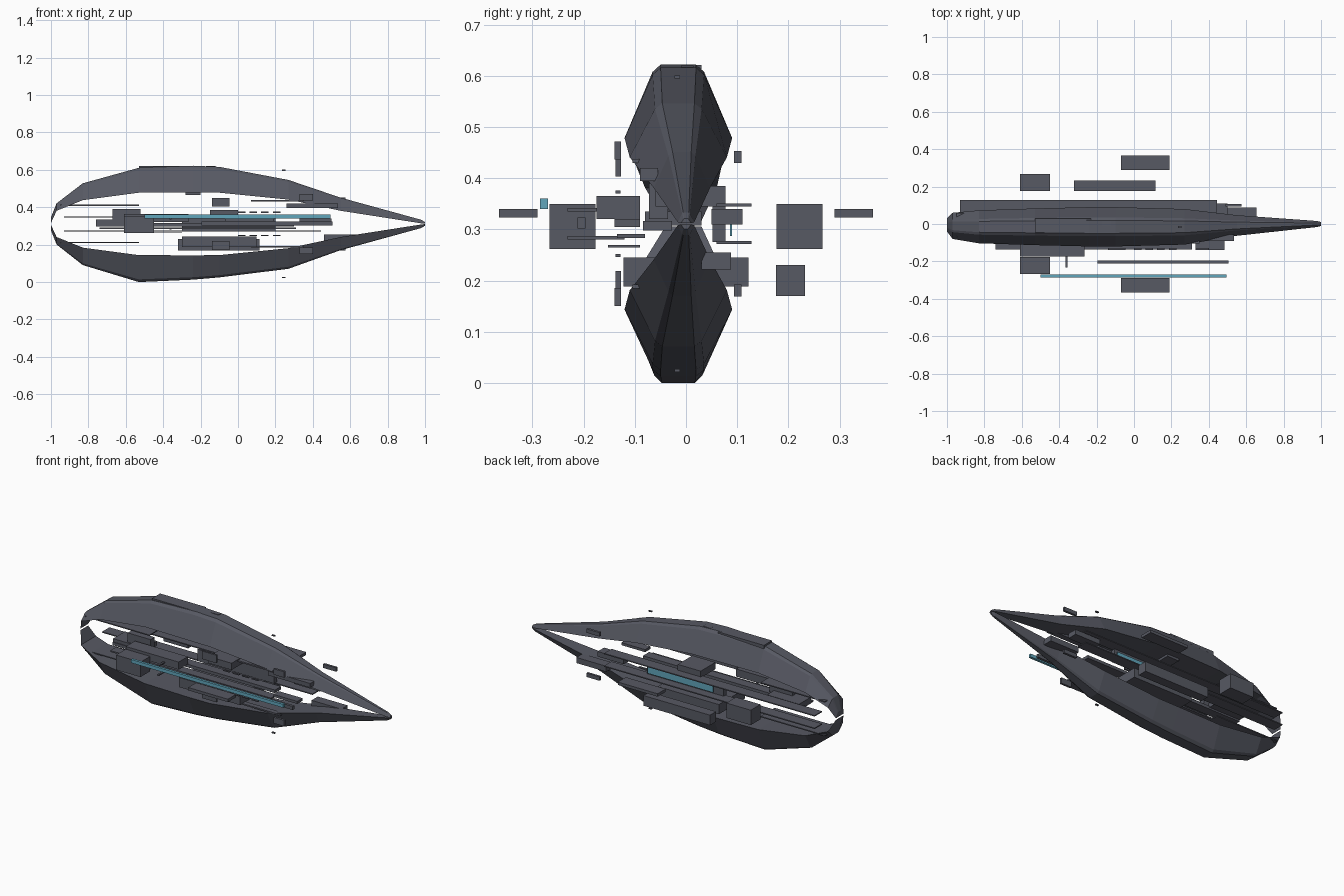
import bpy, bmesh

def material(name, col):
    m = bpy.data.materials.new(name)
    m.diffuse_color = (*col, 1)
    return m

GREY = material("dark_grey", (0.095, 0.1, 0.125))
BLUE = material("light_blue", (0.12, 0.38, 0.5))
MID = 0.311  # height of the plane between the two hull shells

def finish(name, bm, mat):
    bmesh.ops.recalc_face_normals(bm, faces=bm.faces)
    me = bpy.data.meshes.new(name)
    bm.to_mesh(me)
    bm.free()
    ob = bpy.data.objects.new(name, me)
    me.materials.append(mat)
    bpy.context.collection.objects.link(ob)
    return ob

def box(name, x, y, z, mat=GREY):
    bm = bmesh.new()
    bmesh.ops.create_cube(bm, size=1)
    for v in bm.verts:
        for i, (a, b) in enumerate((x, y, z)):
            v.co[i] = (a + b) / 2 + v.co[i] * (b - a)
    return finish(name, bm, mat)

def flip(z):
    return (2 * MID - z[1], 2 * MID - z[0])

def box_z(name, x, y, z):
    box(name + "_upper", x, y, z)
    box(name + "_lower", x, y, flip(z))

def box_y(name, x, y, z):
    box(name + "_back", x, y, z)
    box(name + "_front", x, (-y[1], -y[0]), z)

# Hull shells: x, centre y, half width, rim height, upper crown, lower crown (from MID)
STATIONS = [
    (-1.00, -0.005, 0.035, 0.005, 0.035, 0.035),
    (-0.97, -0.010, 0.070, 0.070, 0.110, 0.110),
    (-0.83, -0.015, 0.088, 0.127, 0.217, 0.220),
    (-0.53, -0.015, 0.098, 0.167, 0.300, 0.311),
    (-0.24, -0.015, 0.105, 0.168, 0.311, 0.298),
    (-0.10, -0.015, 0.105, 0.167, 0.305, 0.286),
    (0.27, -0.015, 0.095, 0.130, 0.235, 0.240),
    (0.55, -0.008, 0.055, 0.070, 0.140, 0.140),
    (0.98, 0.000, 0.016, 0.003, 0.022, 0.022),
    (1.00, 0.000, 0.010, 0.001, 0.010, 0.010),
]

def hull(name, sign, crown):
    bm = bmesh.new()
    rings = []
    for st in STATIONS:
        x, cy, w, rim = st[:4]
        h = st[crown] - rim
        sec = [(-1, 0), (-0.48, 0.9), (-0.33, 1), (0.33, 1), (0.48, 0.9), (1, 0)]
        rings.append([bm.verts.new((x, cy + u * w, MID + sign * (rim + t * h))) for u, t in sec])
    for a, b in zip(rings, rings[1:]):
        for i in range(6):
            j = (i + 1) % 6
            bm.faces.new((a[i], a[j], b[j], b[i]))
    bm.faces.new(rings[0])
    bm.faces.new(rings[-1])
    finish(name, bm, GREY)

hull("upper_hull", 1, 4)
hull("lower_hull", -1, 5)

# Crown panels and sensors
box("crown_panel", (-0.53, -0.23), (-0.045, 0.03), (0.60, 0.621))
box("crown_hatch", (-0.17, -0.12), (-0.01, 0.015), (0.60, 0.62))
box_z("sensor", (0.235, 0.255), (-0.022, -0.012), (0.595, 0.601))

# Outrigger blocks
box_y("wing_pad", (-0.07, 0.19), (0.29, 0.365), (0.323, 0.34))
box_y("engine_block", (-0.61, -0.45), (0.177, 0.267), (0.262, 0.35))
box("back_pod", (-0.32, 0.115), (0.176, 0.233), (0.17, 0.23))
box("front_rail", (-0.195, 0.505), (-0.212, -0.196), (0.302, 0.323))
box("front_pod", (-0.61, -0.265), (-0.175, -0.09), (0.32, 0.365))

# Glowing strips
box("front_light_strip", (-0.5, 0.495), (-0.285, -0.27), (0.34, 0.36), BLUE)
box("back_light_strip", (-0.24, 0.19), (0.086, 0.09), (0.287, 0.325), BLUE)

# Long thin plates
box_z("side_plate", (-0.93, 0.445), (0.06, 0.128), (0.345, 0.351))
box("front_plate", (-0.74, 0.31), (-0.135, -0.08), (0.283, 0.291))
box("front_lower_plate", (-0.6, -0.3), (-0.152, -0.09), (0.265, 0.269))
box_z("tail_plate", (-0.95, -0.53), (-0.07, 0.06), (0.408, 0.414))
box_z("nose_plate", (0.07, 0.35), (-0.105, -0.075), (0.43, 0.438))
box_z("cross_fin", (-0.366, -0.355), (-0.232, -0.12), (0.335, 0.342))

# Inner machinery between the shells
box("cross_block", (-0.30, 0.10), (-0.122, 0.122), (0.188, 0.245))
box("bow_block", (0.46, 0.655), (0.03, 0.088), (0.222, 0.255))
box("bow_cabin", (0.26, 0.535), (-0.09, -0.055), (0.395, 0.42))
box("stern_cabin", (-0.67, -0.52), (-0.072, -0.035), (0.32, 0.39))
box("core_beam", (-0.76, 0.3), (-0.084, -0.027), (0.298, 0.316))
box("stern_core", (-0.76, -0.55), (-0.08, 0.03), (0.308, 0.335))
box("mid_core", (-0.15, 0.0), (-0.06, 0.077), (0.345, 0.385))
box("back_core", (-0.3, 0.2), (0.052, 0.077), (0.275, 0.345))
box("back_core_pad", (0.33, 0.5), (0.05, 0.11), (0.31, 0.34))
box("upper_core", (-0.28, -0.2), (-0.06, 0.04), (0.465, 0.482))

# Small side thrusters
box_z("bow_thruster", (0.33, 0.40), (-0.14, -0.127), (0.437, 0.472))
box_z("mid_thruster", (-0.14, -0.045), (-0.138, -0.127), (0.403, 0.45))
box_z("back_thruster", (0.49, 0.575), (0.094, 0.108), (0.43, 0.453))
box("bow_side_pad", (0.33, 0.485), (-0.14, -0.09), (0.305, 0.32))
for i in range(4):
    x = 0.0 + i * 0.062
    box_z(f"vent_{i}", (x, x + 0.04), (-0.138, -0.128), (0.37, 0.376))
